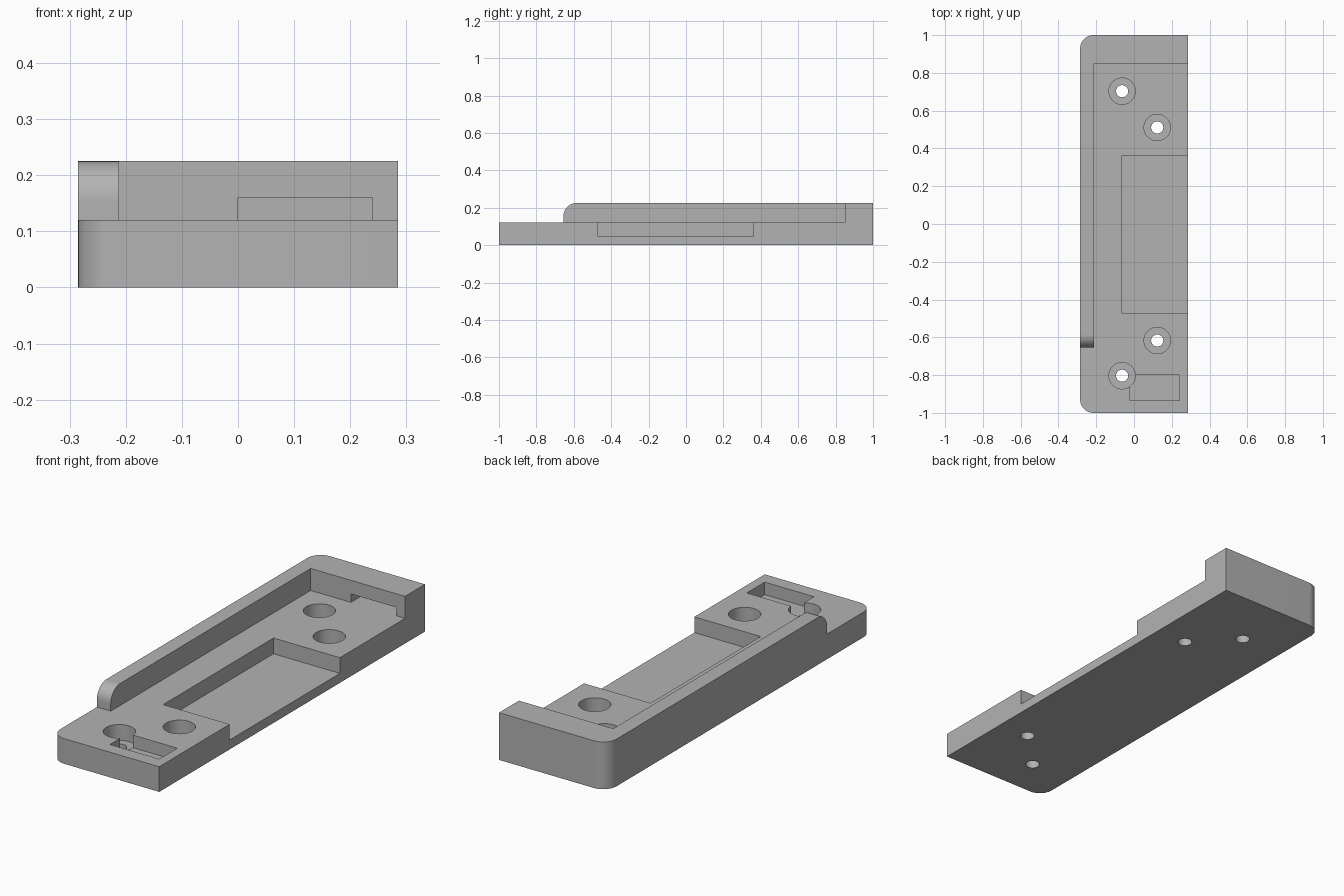
import bpy
import bmesh
import math

cube = bpy.data.objects.get("Cube")
if cube:
    bpy.data.objects.remove(cube, do_unlink=True)

HALF_W, HALF_L, HEIGHT = 0.285, 1.0, 0.225
DECK, FLOOR, ROUND = 0.12, 0.045, 0.07
RAIL_X, RAIL_END, BACK_WALL = -0.212, -0.655, 0.85

grey = bpy.data.materials.new("plain grey")
grey.use_nodes = True
colour = (0.45, 0.45, 0.45, 1)
grey.diffuse_color = colour
grey.node_tree.nodes["Principled BSDF"].inputs["Base Color"].default_value = colour


def prism(name, points, shift):
    """Extrude a closed 3D outline along a vector."""
    bm = bmesh.new()
    face = bm.faces.new([bm.verts.new(p) for p in points])
    new = bmesh.ops.extrude_face_region(bm, geom=[face])["geom"]
    verts = [v for v in new if isinstance(v, bmesh.types.BMVert)]
    bmesh.ops.translate(bm, verts=verts, vec=shift)
    bmesh.ops.recalc_face_normals(bm, faces=bm.faces)
    mesh = bpy.data.meshes.new(name)
    bm.to_mesh(mesh)
    bm.free()
    obj = bpy.data.objects.new(name, mesh)
    bpy.context.collection.objects.link(obj)
    return obj


def box(name, x0, x1, y0, y1, z0, z1):
    outline = [(x0, y0, z0), (x1, y0, z0), (x1, y1, z0), (x0, y1, z0)]
    return prism(name, outline, (0, 0, z1 - z0))


def cylinder(name, x, y, radius, z0, z1):
    turns = [math.tau * i / 48 for i in range(48)]
    outline = [(x + radius * math.cos(a), y + radius * math.sin(a), z0) for a in turns]
    return prism(name, outline, (0, 0, z1 - z0))


def arc(cu, cv, start, end, steps=12):
    angles = [math.radians(start + (end - start) * i / steps) for i in range(steps + 1)]
    return [(cu + ROUND * math.cos(a), cv + ROUND * math.sin(a)) for a in angles]


# Body block with the two left corners rounded
plan = [(HALF_W, -HALF_L), (HALF_W, HALF_L)]
plan += arc(-HALF_W + ROUND, HALF_L - ROUND, 90, 180)
plan += arc(-HALF_W + ROUND, -HALF_L + ROUND, 180, 270)
body = prism("mount_body", [(x, y, 0) for x, y in plan], (0, 0, HEIGHT))
body.data.materials.append(grey)

# Open deck inside the rail and back wall
cutters = [box("deck_cutter", RAIL_X, 1, -2, BACK_WALL, DECK, 1)]

# Rounded front end of the side rail
side = [(-2, DECK), (RAIL_END, DECK)]
side += arc(RAIL_END + ROUND, HEIGHT - ROUND, 180, 90)
side += [(RAIL_END + ROUND, 1), (-2, 1)]
cutters.append(prism("rail_end_cutter", [(-1, y, z) for y, z in side], (2, 0, 0)))

# Wide recess, slot in the back wall, and pocket at the front
cutters.append(box("recess_cutter", -0.065, 1, -0.47, 0.36, FLOOR, 0.5))
cutters.append(box("slot_cutter", 0, 0.24, 0.7, 0.95, DECK, 0.16))
cutters.append(box("pocket_cutter", -0.02, 0.24, -0.935, -0.8, 0.06, 0.5))

# Counterbored screw holes
for x, y in [(-0.063, 0.703), (0.123, 0.511), (0.123, -0.617), (-0.063, -0.803)]:
    cutters.append(cylinder("counterbore_cutter", x, y, 0.07, FLOOR, 0.5))
    cutters.append(cylinder("screw_hole_cutter", x, y, 0.032, -0.1, 0.4))

bpy.context.view_layer.objects.active = body
body.select_set(True)
for cutter in cutters:
    cutter.hide_render = True
    mod = body.modifiers.new("cut", "BOOLEAN")
    mod.operation = "DIFFERENCE"
    mod.solver = "EXACT"
    mod.object = cutter
    bpy.ops.object.modifier_apply(modifier=mod.name)
    bpy.data.objects.remove(cutter, do_unlink=True)

bpy.ops.object.shade_smooth_by_angle(angle=math.radians(30))
